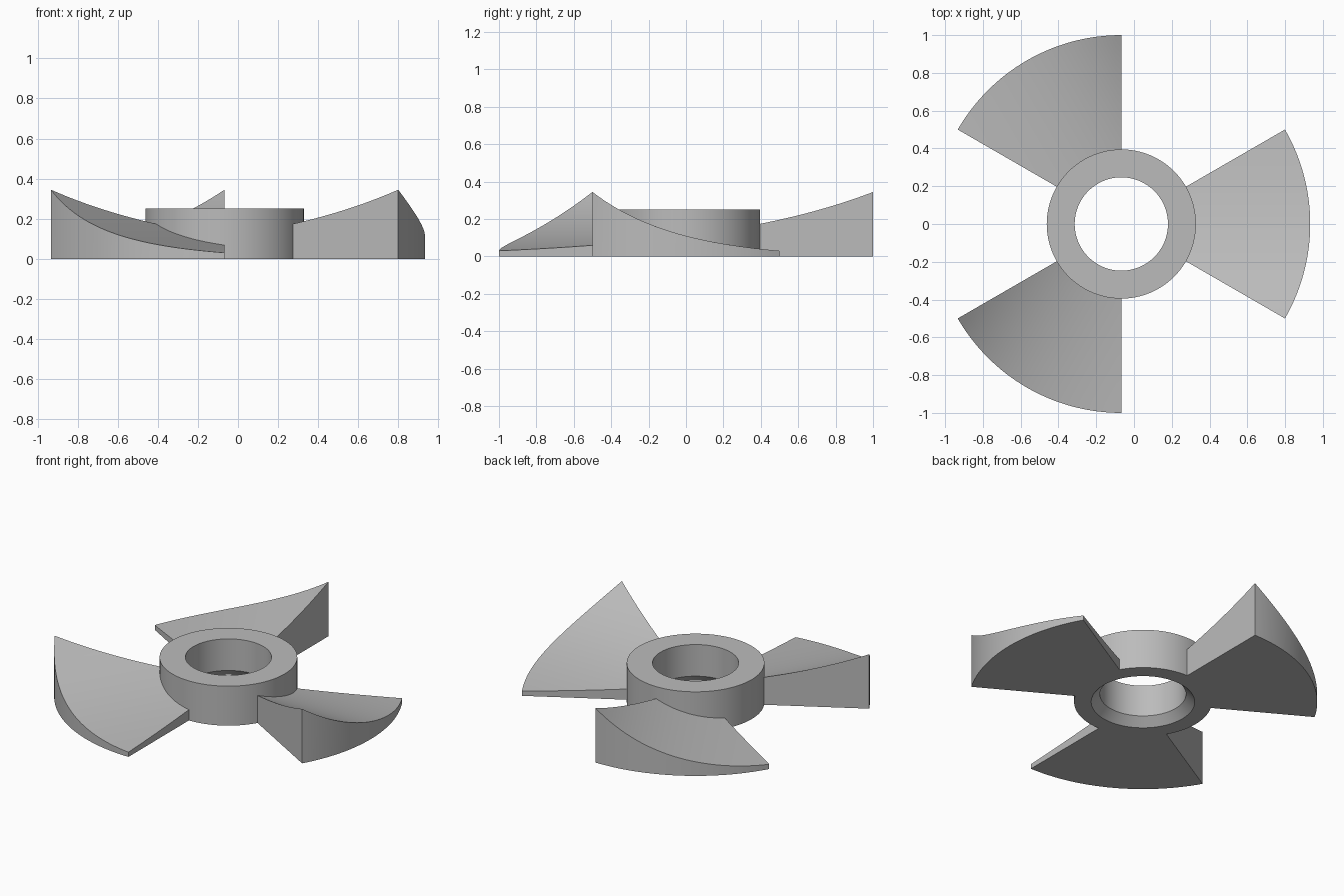
import bpy, bmesh, math

if "Cube" in bpy.data.objects:
    bpy.data.objects.remove(bpy.data.objects["Cube"], do_unlink=True)

CENTRE_X = -0.067   # rotation axis
HUB_R, BORE_R, HUB_H, CHAMFER = 0.395, 0.247, 0.25, 0.05
TIP_R, HALF_SWEEP = 1.0, math.radians(30)

grey = bpy.data.materials.new("plain_grey")
grey.use_nodes = True
colour = (0.5, 0.5, 0.5, 1)
grey.diffuse_color = colour
grey.node_tree.nodes["Principled BSDF"].inputs["Base Color"].default_value = colour


def finish(bm, name, turn=0):
    bmesh.ops.recalc_face_normals(bm, faces=bm.faces)
    mesh = bpy.data.meshes.new(name)
    bm.to_mesh(mesh)
    bm.free()
    mesh.materials.append(grey)
    obj = bpy.data.objects.new(name, mesh)
    bpy.context.collection.objects.link(obj)
    obj.location.x = CENTRE_X
    obj.rotation_euler.z = turn
    bpy.ops.object.select_all(action='DESELECT')
    obj.select_set(True)
    bpy.context.view_layer.objects.active = obj
    bpy.ops.object.shade_smooth_by_angle(angle=math.radians(25))
    return obj


def make_hub():
    # Ring section with a chamfer at the bottom of the bore, spun round the axis
    bm = bmesh.new()
    section = [(BORE_R, CHAMFER), (BORE_R, HUB_H), (HUB_R, HUB_H),
               (HUB_R, 0), (BORE_R + CHAMFER, 0)]
    verts = [bm.verts.new((r, 0, z)) for r, z in section]
    edges = [bm.edges.new((verts[i - 1], verts[i])) for i in range(len(verts))]
    bmesh.ops.spin(bm, geom=verts + edges, cent=(0, 0, 0), axis=(0, 0, 1),
                   angle=math.tau, steps=96)
    bmesh.ops.remove_doubles(bm, verts=bm.verts, dist=0.0001)
    return finish(bm, "hub")


def blade_height(y):
    # The upper surface falls away in a decaying curve across the blade
    return 0.121 * math.exp(-2.155 * y) - 0.011


def make_blade(name, turn, rings=12, spokes=32):
    bm = bmesh.new()
    root = HUB_R - 0.003
    grid = []
    for i in range(rings + 1):
        r = root + (TIP_R - root) * i / rings
        row = []
        for j in range(spokes + 1):
            a = HALF_SWEEP * (2 * j / spokes - 1)
            y = r * math.sin(a)
            row.append(bm.verts.new((r * math.cos(a), y, blade_height(y))))
        grid.append(row)
    for i in range(rings):
        for j in range(spokes):
            bm.faces.new((grid[i][j], grid[i + 1][j],
                          grid[i + 1][j + 1], grid[i][j + 1]))
    # Extrude the curved sheet down to a flat underside
    top = list(bm.faces)
    result = bmesh.ops.extrude_face_region(bm, geom=top, use_keep_orig=True)
    for v in result["geom"]:
        if isinstance(v, bmesh.types.BMVert):
            v.co.z = 0
    return finish(bm, name, turn)


make_hub()
for k, name in enumerate(("left_blade", "back_right_blade", "front_right_blade")):
    make_blade(name, k * math.tau / 3)
